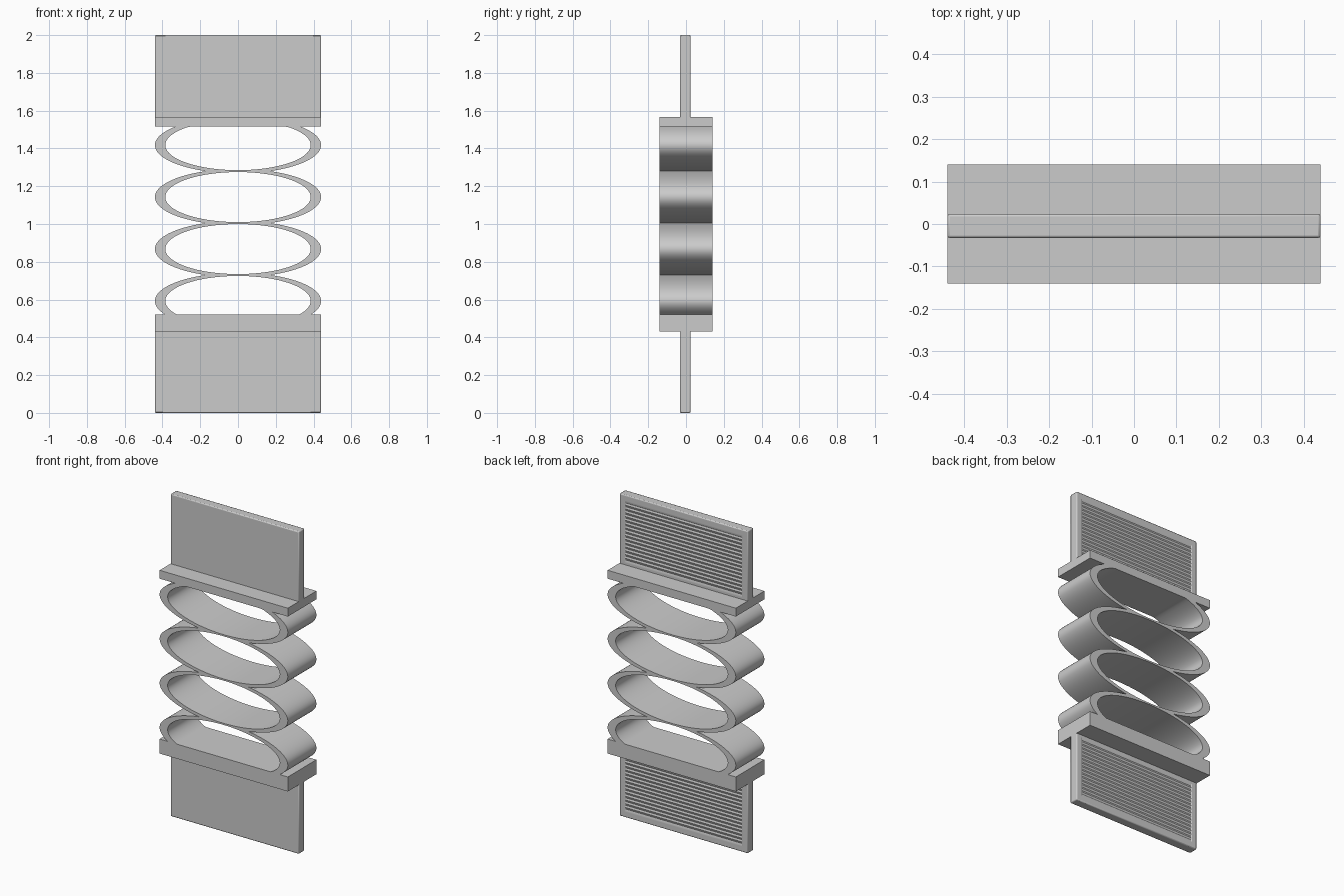
import bpy, bmesh
from math import sin, cos, asin, pi, radians

if "Cube" in bpy.data.objects:
    bpy.data.objects.remove(bpy.data.objects["Cube"])

HALF_W = 0.44                              # half width of everything
DEPTH = 0.14                               # half depth of flanges and rings
LOW, HIGH = 0.52, 1.515                    # inner faces of the two flanges
CENTRES = [0.5925 + 0.275 * i for i in range(4)]
OUT_B, IN_A, IN_B = 0.149, 0.385, 0.1325   # outer half height, inner radii


def smooth(obj):
    bpy.ops.object.select_all(action='DESELECT')
    obj.select_set(True)
    bpy.context.view_layer.objects.active = obj
    bpy.ops.object.shade_smooth_by_angle(angle=radians(25))


def add_spline(curve, pts):
    s = curve.splines.new('POLY')
    s.points.add(len(pts) - 1)
    for p, (x, z) in zip(s.points, pts):
        p.co = (x, z, 0, 1)
    s.use_cyclic_u = True


def ring_spring():
    """Flanges and stacked elliptical rings as one extruded profile."""
    side = [(HALF_W, 0.43), (HALF_W, LOW)]
    for c in CENTRES:
        a0 = asin((max(c - 0.1375, LOW) - c) / OUT_B)
        a1 = asin((min(c + 0.1375, HIGH) - c) / OUT_B)
        for i in range(33):
            a = a0 + (a1 - a0) * i / 32
            side.append((HALF_W * cos(a), c + OUT_B * sin(a)))
        side.pop() if c != CENTRES[-1] else None
    side += [(HALF_W, HIGH), (HALF_W, 1.567)]

    curve = bpy.data.curves.new("ring_spring", 'CURVE')
    curve.dimensions, curve.fill_mode, curve.extrude = '2D', 'BOTH', DEPTH
    add_spline(curve, side + [(-x, z) for x, z in reversed(side)])
    # ring openings, flattened where they meet a flange
    for c in CENTRES:
        add_spline(curve, [(IN_A * cos(2 * pi * i / 96),
                            min(max(c + IN_B * sin(2 * pi * i / 96), LOW), HIGH))
                           for i in range(96)])
    obj = bpy.data.objects.new("ring_spring", curve)
    obj.rotation_euler.x = pi / 2
    bpy.context.collection.objects.link(obj)
    bpy.context.view_layer.objects.active = obj
    obj.select_set(True)
    bpy.ops.object.convert(target='MESH')
    obj = bpy.context.object
    bpy.ops.object.transform_apply(rotation=True)
    bm = bmesh.new()
    bm.from_mesh(obj.data)
    bmesh.ops.remove_doubles(bm, verts=bm.verts, dist=1e-5)
    bmesh.ops.recalc_face_normals(bm, faces=bm.faces)
    bm.to_mesh(obj.data)
    bm.free()
    smooth(obj)


def end_plate(name, z0, z1, rows=16):
    """Flat plate with a finely ribbed panel on its back."""
    y0, y1 = -0.033, 0.024
    bm = bmesh.new()
    bmesh.ops.create_cube(bm, size=1)
    for v in bm.verts:
        v.co = (v.co.x * 2 * HALF_W, y0 + (v.co.y + 0.5) * (y1 - y0),
                z0 + (v.co.z + 0.5) * (z1 - z0))
    bm.normal_update()
    panel = max(bm.faces, key=lambda f: f.normal.y)
    bmesh.ops.inset_region(bm, faces=[panel], thickness=0.05)
    bmesh.ops.inset_region(bm, faces=[panel], thickness=0.005)
    # split the panel into strips and sink every other line
    uprights = [e for e in panel.edges
                if abs(e.verts[0].co.x - e.verts[1].co.x) < 1e-5]
    res = bmesh.ops.subdivide_edges(bm, edges=uprights, cuts=2 * rows - 1)
    new = [g for g in res['geom_inner'] if isinstance(g, bmesh.types.BMVert)]
    levels = sorted({round(v.co.z, 4) for v in new})
    for v in new:
        if levels.index(round(v.co.z, 4)) % 2 == 0:
            v.co.y -= 0.004
    mesh = bpy.data.meshes.new(name)
    bm.to_mesh(mesh)
    bm.free()
    obj = bpy.data.objects.new(name, mesh)
    bpy.context.collection.objects.link(obj)
    bev = obj.modifiers.new("soft_edges", 'BEVEL')
    bev.width, bev.segments = 0.006, 2
    bev.limit_method, bev.angle_limit = 'ANGLE', radians(70)
    smooth(obj)


ring_spring()
end_plate("upper_plate", 1.545, 2.0)
end_plate("lower_plate", 0.0, 0.45)
